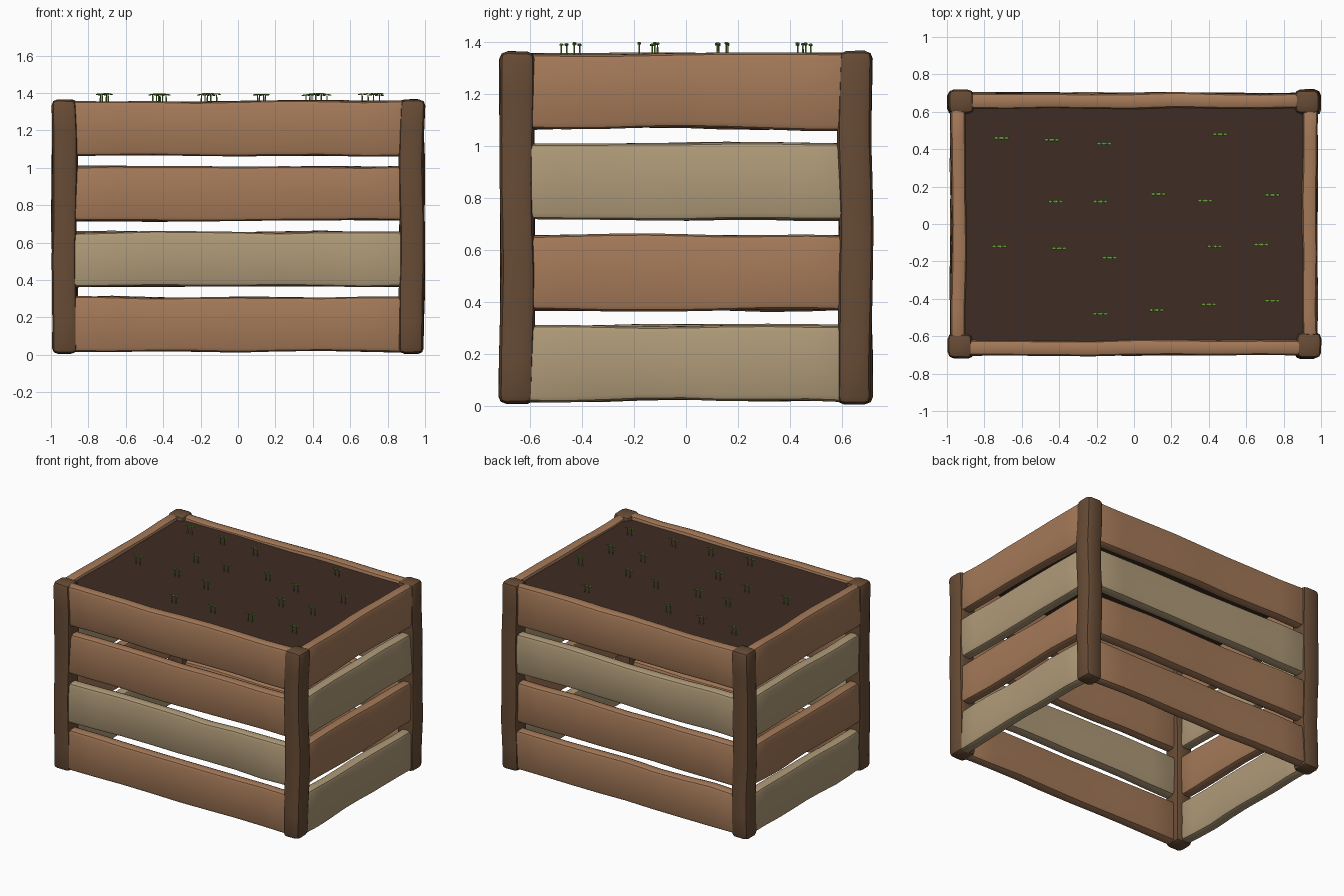
import bpy, bmesh, random
from mathutils import Vector, Matrix, noise

random.seed(4)
old = bpy.data.objects.get("Cube")
if old:
    bpy.data.objects.remove(old, do_unlink=True)


def material(name, rgb):
    col = [((c / 255 + 0.055) / 1.055) ** 2.4 for c in rgb] + [1]
    m = bpy.data.materials.new(name)
    m.use_nodes = True
    m.diffuse_color = col
    node = m.node_tree.nodes["Principled BSDF"]
    node.inputs["Base Color"].default_value = col
    node.inputs["Roughness"].default_value = 0.9
    return m


BROWN = material("brown_wood", (164, 121, 88))
PALE = material("pale_wood", (175, 154, 120))
DARK = material("dark_post_wood", (103, 75, 53))
SOIL = material("soil", (62, 45, 36))
GREEN = material("sprout_green", (106, 158, 58))


def finish(bm, name, mat):
    bmesh.ops.recalc_face_normals(bm, faces=bm.faces)
    me = bpy.data.meshes.new(name)
    bm.to_mesh(me)
    bm.free()
    me.materials.append(mat)
    ob = bpy.data.objects.new(name, me)
    bpy.context.collection.objects.link(ob)
    bpy.ops.object.select_all(action="DESELECT")
    ob.select_set(True)
    bpy.context.view_layer.objects.active = ob
    bpy.ops.object.shade_smooth_by_angle(angle=0.7)
    return ob


def timber(name, mat, centre, size, bevel, wobble, cuts=7):
    """Rounded beam, sliced along its longest side and gently warped."""
    bm = bmesh.new()
    bmesh.ops.create_cube(bm, size=1, matrix=Matrix.Diagonal((*size, 1)))
    bmesh.ops.bevel(bm, geom=bm.edges[:], offset=bevel, segments=2,
                    profile=0.5, affect="EDGES")
    axis = max(range(3), key=lambda i: size[i])
    normal = Vector([float(i == axis) for i in range(3)])
    for k in range(1, cuts + 1):
        at = normal * size[axis] * (k / (cuts + 1) - 0.5)
        bmesh.ops.bisect_plane(bm, geom=bm.verts[:] + bm.edges[:] + bm.faces[:],
                               plane_co=at, plane_no=normal)
    seed = Vector([random.uniform(0, 50) for _ in range(3)])
    for v in bm.verts:
        shift = noise.noise_vector(v.co * 2.5 + seed) * wobble
        shift[axis] *= 0.5
        v.co += shift + Vector(centre)
    return finish(bm, name, mat)


# corner posts
for xn, sx in (("right", -1), ("left", 1)):
    for yn, sy in (("front", -1), ("back", 1)):
        timber(f"{yn}_{xn}_post", DARK, (sx * 0.928, sy * 0.65, 0.685),
               (0.132, 0.13, 1.36), 0.03, 0.012)

# plank rows, listed from the bottom up
ROWS = (0.165, 0.512, 0.863, 1.21)
WALLS = {
    "front": ((0, -0.658), (1.8, 0.082), (BROWN, PALE, BROWN, BROWN)),
    "back": ((0, 0.658), (1.8, 0.082), (BROWN, BROWN, PALE, BROWN)),
    "left": ((0.94, 0), (0.078, 1.25), (PALE, BROWN, PALE, BROWN)),
    "right": ((-0.94, 0), (0.078, 1.25), (PALE, BROWN, PALE, BROWN)),
}
for wall, (pos, size, mats) in WALLS.items():
    for i, (z, mat) in enumerate(zip(ROWS, mats)):
        timber(f"{wall}_plank_{i + 1}", mat, (*pos, z), (*size, 0.292),
               0.024, 0.012)

# soil bed
bm = bmesh.new()
bmesh.ops.create_cube(bm, size=1, matrix=Matrix.Translation((0, 0, 1.325))
                      @ Matrix.Diagonal((1.84, 1.27, 0.02, 1)))
finish(bm, "soil", SOIL)

# seedlings: pairs of thin stems, each topped by two small leaves
SPOTS = ((-.71, .46), (-.44, .45), (-.16, .43), (.46, .48), (-.42, .12),
         (-.18, .12), (.13, .16), (.38, .125), (.74, .155), (-.72, -.12),
         (-.4, -.13), (-.13, -.18), (.43, -.12), (.68, -.11), (-.18, -.48),
         (.12, -.46), (.4, -.43), (.74, -.41))
bm = bmesh.new()
for x, y in SPOTS:
    for side in (-1, 1):
        px = x + side * 0.016
        top = 1.39 + random.uniform(-0.004, 0.004)
        bmesh.ops.create_cone(bm, segments=5, radius1=0.004, radius2=0.003,
                              depth=top - 1.33, cap_ends=True,
                              matrix=Matrix.Translation((px, y, (top + 1.33) / 2)))
        for leaf in (-1, 1):
            place = (Matrix.Translation((px + leaf * 0.012, y, top + 0.002))
                     @ Matrix.Rotation(leaf * 0.2, 4, "Y")
                     @ Matrix.Diagonal((0.014, 0.009, 0.004, 1)))
            bmesh.ops.create_icosphere(bm, subdivisions=1, radius=1, matrix=place)
finish(bm, "seedlings", GREEN)
